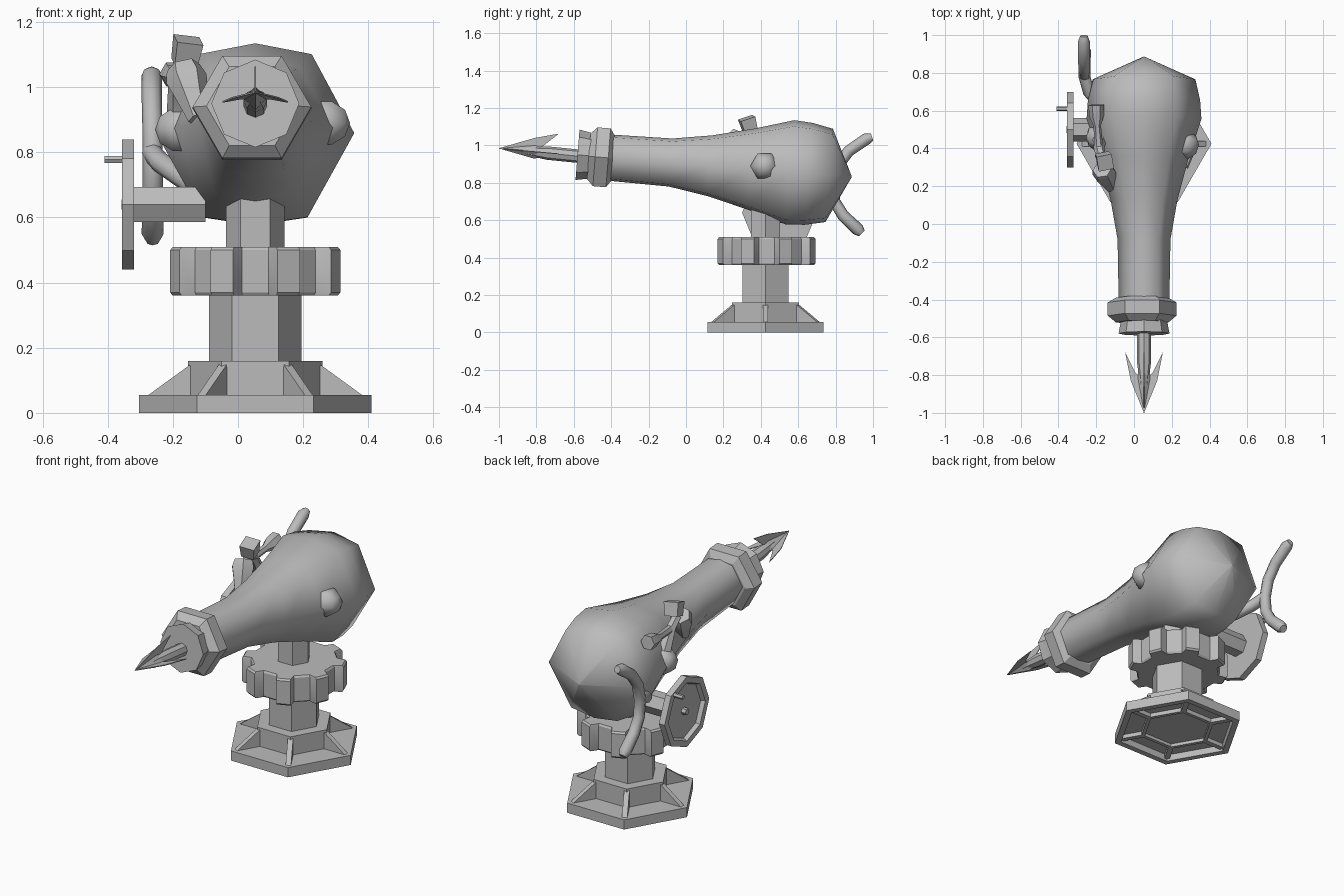
import bpy, bmesh, math
from mathutils import Vector, Matrix

cube = bpy.data.objects.get("Cube")
if cube:
    bpy.data.objects.remove(cube, do_unlink=True)

grey = bpy.data.materials.new("plain grey")
grey.use_nodes = True
grey.diffuse_color = (0.5, 0.5, 0.5, 1)
grey.node_tree.nodes["Principled BSDF"].inputs["Base Color"].default_value = (0.5, 0.5, 0.5, 1)

CX, CY = 0.053, 0.425          # axis of the stand


def ngon(n, turn=0.0):
    return [(math.cos(2 * math.pi * i / n + turn), math.sin(2 * math.pi * i / n + turn)) for i in range(n)]


HEX = ngon(6)


def finish(name, bm, smooth=30):
    bmesh.ops.remove_doubles(bm, verts=bm.verts, dist=1e-5)
    bmesh.ops.recalc_face_normals(bm, faces=bm.faces)
    me = bpy.data.meshes.new(name)
    bm.to_mesh(me)
    bm.free()
    me.materials.append(grey)
    me.shade_smooth()
    me.set_sharp_from_angle(angle=math.radians(smooth))
    ob = bpy.data.objects.new(name, me)
    bpy.context.collection.objects.link(ob)


def frame(t):
    ref = Vector((0, 1, 0)) if abs(t.x) > 0.9 else Vector((1, 0, 0))
    u = (ref - t * ref.dot(t)).normalized()
    return u, u.cross(t)


def loft(name, rings, smooth=30, closed=False):
    bm = bmesh.new()
    loops = [[bm.verts.new(p) for p in ring] for ring in rings]
    n = len(loops[0])
    pairs = list(zip(loops, loops[1:])) + ([(loops[-1], loops[0])] if closed else [])
    for a, b in pairs:
        for i in range(n):
            j = (i + 1) % n
            bm.faces.new((a[i], a[j], b[j], b[i]))
    if not closed:
        bm.faces.new(loops[0])
        bm.faces.new(loops[-1])
    finish(name, bm, smooth)


def lathe(name, origin, axis, sections, shape=HEX, smooth=30, closed=False):
    """Sections are (distance along axis, radius)."""
    o, t = Vector(origin), Vector(axis).normalized()
    u, v = frame(t)
    loft(name, [[o + t * d + (u * x + v * z) * r for x, z in shape] for d, r in sections], smooth, closed)


def tube(name, path, radii, n=8):
    pts = [Vector(p) for p in path]
    rings = []
    for i, p in enumerate(pts):
        u, v = frame((pts[min(i + 1, len(pts) - 1)] - pts[max(i - 1, 0)]).normalized())
        rings.append([p + (u * x + v * z) * radii[i] for x, z in ngon(n)])
    loft(name, rings, 50)


def ball(name, center, radius):
    bm = bmesh.new()
    m = Matrix.Translation(center) @ Matrix.Rotation(math.pi / 2, 4, "Y")
    bmesh.ops.create_uvsphere(bm, u_segments=6, v_segments=5, radius=radius, matrix=m)
    finish(name, bm, 60)


def slab(name, outline, offset):
    """Flat outline of 3D points thickened by an offset vector."""
    off = Vector(offset)
    pts = [Vector(p) for p in outline]
    loft(name, [[p - off / 2 for p in pts], [p + off / 2 for p in pts]])


# Hexagonal foot with a collar, recessed underneath
up = (0, 0, 1)
foot = (CX, CY, 0)
lathe("base_plate", foot, up, [(0.035, 0.315), (0, 0.32), (0, 0.357), (0.055, 0.357),
                               (0.055, 0.19), (0.035, 0.19)], closed=True)
lathe("base_collar", foot, up, [(0.03, 0.185), (0.012, 0.185), (0.012, 0.207), (0.16, 0.207)])

# Sloping gussets above the plate and ribs below it
for x, y in HEX:
    side = Vector((-y, x, 0)) * 0.028
    def at(r, z):
        return (CX + x * r, CY + y * r, z)
    slab("base_gusset", [at(0.19, 0.05), at(0.335, 0.05), at(0.2, 0.148)], side)
    slab("base_rib", [at(0.2, 0.012), at(0.33, 0.012), at(0.33, 0.045), at(0.2, 0.045)], side)

# Column, collar with eight teeth and upper post
lathe("column", foot, up, [(0.15, 0.142), (0.37, 0.142)])
toothed = []
for k in range(8):
    for deg, r in ((-12, 0.225), (-8, 0.27), (8, 0.27), (12, 0.225)):
        a = math.radians(22.5 + k * 45 + deg)
        toothed.append((math.cos(a) * r, math.sin(a) * r))
lathe("toothed_collar", (CX, CY + 0.006, 0), up, [(0.36, 0.97), (0.37, 1), (0.5, 1), (0.51, 0.97)], toothed)
lathe("upper_post", foot, up, [(0.5, 0.09), (0.75, 0.09)])

# Bulbous barrel, tilted slightly up towards the muzzle
along = (0, 1, -0.08)
muzzle = (CX, -0.58, 0.95)
section = [(1, 0), (0.57, 0.8), (0, 0.91), (-0.57, 0.8), (-1, 0), (-0.53, -0.85), (0, -0.93), (0.53, -0.85)]
lathe("barrel", muzzle, along, [(0.1, 0.133), (0.5, 0.14), (0.71, 0.177), (0.93, 0.236),
                                (1.14, 0.304), (1.24, 0.297), (1.35, 0.272), (1.47, 0.004)], section, 80)
lathe("muzzle_ring", (CX - 0.01, -0.58, 0.947), along, [(0.06, 0.14), (0.095, 0.182), (0.165, 0.182), (0.19, 0.14)])
lathe("muzzle_lip", muzzle, along, [(0, 0.135), (0.08, 0.12), (0.1, 0.12)], ngon(8))

# Harpoon with a pointed head, two side barbs and one upright barb
tip = Vector((CX, -1, 0.985))
back = Vector((0, 1, -0.1))
lathe("harpoon_shaft", tip, back, [(0.15, 0.022), (0.26, 0.036), (0.5, 0.036)], ngon(8))
lathe("harpoon_head", tip, back, [(0, 0.001), (0.19, 0.036), (0.27, 0.02)], ngon(4), 20)
for s in (-1, 1):
    slab("side_barb", [tip, (CX + s * 0.07, -0.83, 0.968), (CX + s * 0.1, -0.68, 0.955),
                       (CX + s * 0.045, -0.79, 0.965), (CX, -0.82, 0.967)], (0, 0, 0.005))
slab("upright_barb", [tip, (CX, -0.81, 1.04), (CX, -0.68, 1.063), (CX, -0.76, 1.0), (CX, -0.82, 0.967)],
     (0.004, 0, 0))

# Trunnion caps on both flanks of the barrel
ball("left_trunnion_cap", (0.264, 0.42, 0.89), 0.08)
ball("right_trunnion_cap", (-0.175, 0.46, 0.87), 0.08)

# Handwheel with a recessed outer face, its shaft and crank knob
hub = (-0.32, 0.5, 0.64)
lathe("handwheel", hub, (-1, 0, 0), [(0, 0.2), (0.036, 0.2), (0.036, 0.165), (0.014, 0.155)], ngon(8))
lathe("wheel_shaft", hub, (1, 0, 0), [(-0.005, 0.062), (0.22, 0.062)])
lathe("wheel_hub", hub, (-1, 0, 0), [(0, 0.022), (0.038, 0.018)])
lathe("crank_knob", (-0.33, 0.61, 0.778), (-1, 0, 0), [(0, 0.013), (0.08, 0.013)])

# Curved rear grip with its arm
tube("rear_grip", [(-0.265, 0.995, 1.045), (-0.265, 0.965, 1.035), (-0.265, 0.87, 0.97), (-0.263, 0.81, 0.89),
                   (-0.262, 0.785, 0.79), (-0.262, 0.795, 0.7), (-0.262, 0.84, 0.625), (-0.262, 0.92, 0.55),
                   (-0.262, 0.94, 0.53)],
     [0.02, 0.032, 0.031, 0.031, 0.031, 0.031, 0.032, 0.034, 0.022])
tube("grip_arm", [(-0.265, 0.79, 0.8), (-0.24, 0.7, 0.77), (-0.12, 0.56, 0.69)], [0.031, 0.032, 0.035])

# Sight: flared front cup, boxy prism, eyepiece and connecting arms
lathe("sight_front_cup", (-0.168, 0.29, 1.06), (0.05, -0.1, -0.17), [(0, 0.052), (0.04, 0.064), (0.1, 0.05),
                                                                (0.19, 0.032)], ngon(6), 50)
lathe("sight_prism", (-0.165, 0.345, 1.075), (0.18, -0.3, 1), [(0, 0.05), (0.075, 0.058)], ngon(4, math.pi / 5))
tube("sight_arm", [(-0.165, 0.32, 1.06), (-0.185, 0.4, 1.03), (-0.18, 0.46, 0.9)], [0.025, 0.028, 0.04], 6)
tube("sight_eye_tube", [(-0.185, 0.4, 1.03), (-0.195, 0.52, 1.03), (-0.198, 0.57, 1.035), (-0.2, 0.63, 1.04)],
     [0.022, 0.02, 0.038, 0.042], 6)
